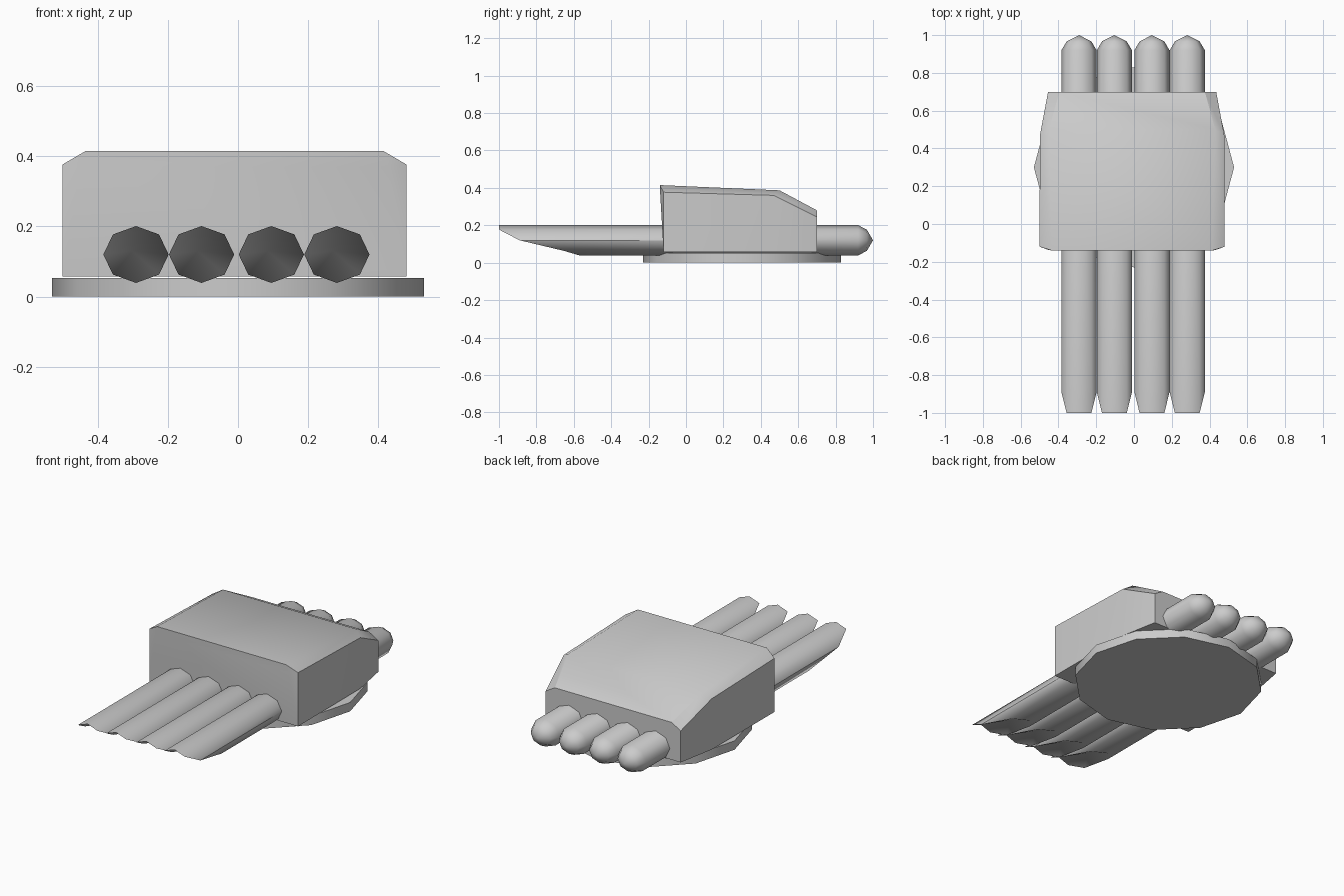
import bpy, bmesh, math

if "Cube" in bpy.data.objects:
    bpy.data.objects.remove(bpy.data.objects["Cube"])


def finish(name, bm, angle):
    bmesh.ops.recalc_face_normals(bm, faces=bm.faces)
    mesh = bpy.data.meshes.new(name)
    bm.to_mesh(mesh)
    bm.free()
    ob = bpy.data.objects.new(name, mesh)
    bpy.context.collection.objects.link(ob)
    bpy.ops.object.select_all(action='DESELECT')
    ob.select_set(True)
    bpy.context.view_layer.objects.active = ob
    bpy.ops.object.shade_smooth_by_angle(angle=math.radians(angle))
    return ob


def loft(bm, rings):
    n = len(rings[0])
    for a, b in zip(rings, rings[1:]):
        for i in range(n):
            j = (i + 1) % n
            bm.faces.new((a[i], a[j], b[j], b[i]))


def fan(bm, ring, point):
    tip = bm.verts.new(point)
    for i, v in enumerate(ring):
        bm.faces.new((v, ring[(i + 1) % len(ring)], tip))


# Round base plate, twelve sides
bm = bmesh.new()
rings = [[bm.verts.new((0.53 * math.cos(i * math.tau / 12),
                        0.3 + 0.53 * math.sin(i * math.tau / 12), z))
          for i in range(12)] for z in (0, 0.053)]
loft(bm, rings)
for r in rings:
    bm.faces.new(r)
finish("base_plate", bm, 35)

# Housing: half sections (half width, y, z) from bottom to top, mirrored about MID
MID = -0.01
sections = [
    [(0.49, -0.12, 0.057), (0.49, -0.12, 0.377), (0.425, -0.14, 0.415)],
    [(0.488, 0.47, 0.057), (0.488, 0.47, 0.36), (0.44, 0.5, 0.387)],
    [(0.445, 0.70, 0.057), (0.445, 0.70, 0.245), (0.385, 0.70, 0.28)],
]
bm = bmesh.new()
rings = [[bm.verts.new((MID + w, y, z)) for w, y, z in s] +
         [bm.verts.new((MID - w, y, z)) for w, y, z in reversed(s)]
         for s in sections]
loft(bm, rings)
bm.faces.new(rings[-1])
f = rings[0]
right, left = [bm.verts.new((MID + s * 0.44, -0.138, 0.37)) for s in (1, -1)]
for face in ((f[0], right, left, f[5]), (f[0], f[1], right), (f[1], f[2], right),
             (f[2], f[3], left, right), (f[3], f[4], left), (f[4], f[5], left)):
    bm.faces.new(face)
finish("housing", bm, 32)

# Four tubes: scooped slanted front end, domed rear end
RX, RZ, ZC = 0.093, 0.081, 0.12
slant = [-0.89, -1.0, -1.0, -1.0, -0.89, -0.65, -0.57, -0.65]
for n, cx in enumerate((-0.291, -0.104, 0.095, 0.282)):
    bm = bmesh.new()
    rings = []
    for ys, s in ((slant, 1), ([0.92] * 8, 1), ([0.967] * 8, 0.7)):
        rings.append([bm.verts.new((cx + RX * s * math.cos(i * math.tau / 8), ys[i],
                                    ZC + RZ * s * math.sin(i * math.tau / 8)))
                      for i in range(8)])
    loft(bm, rings)
    fan(bm, rings[0], (cx - 0.01, -0.76, 0.13))
    fan(bm, rings[-1], (cx, 1.0, ZC))
    finish(f"tube_{n + 1}", bm, 50)
